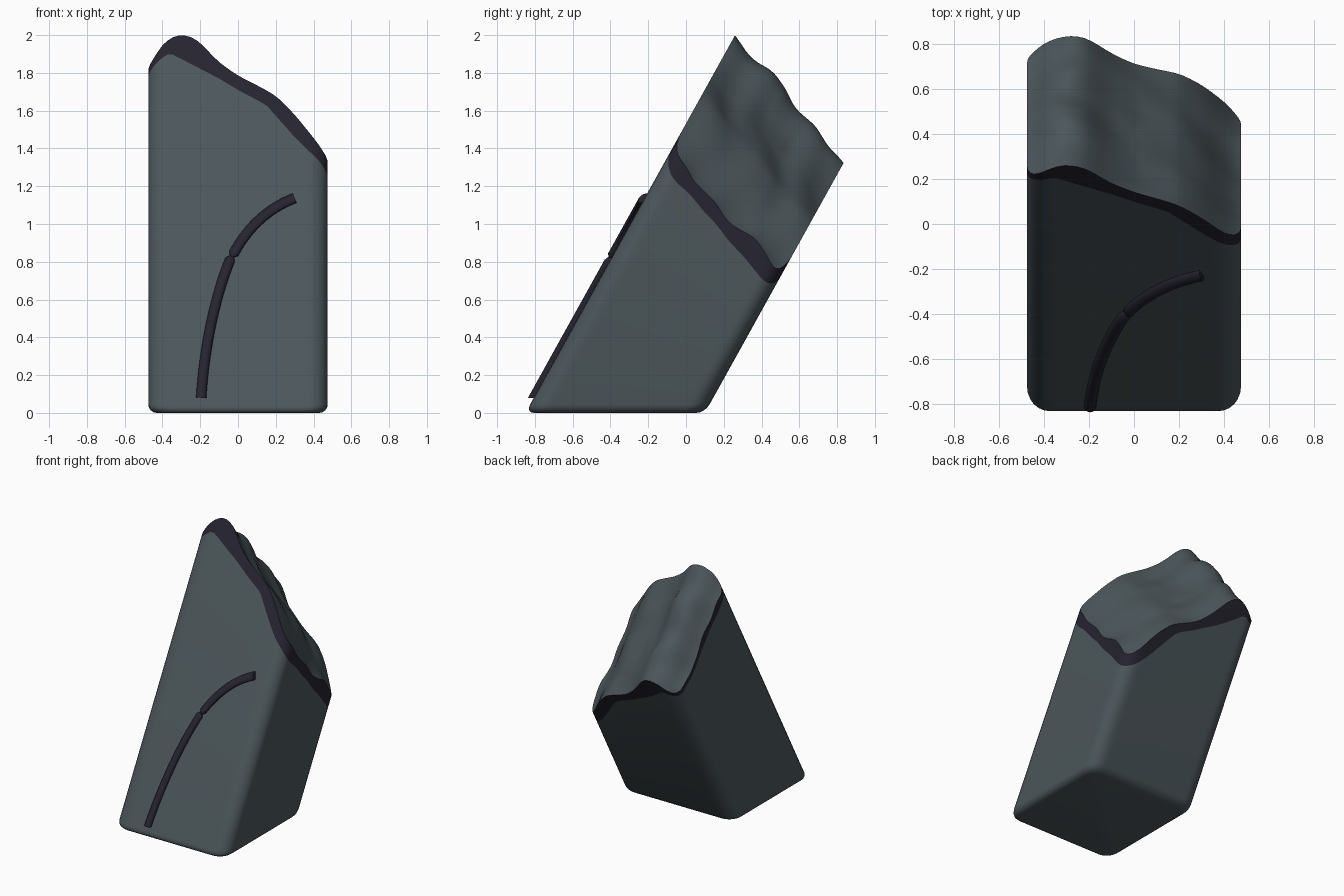
import bpy, bmesh, math
from mathutils import Vector, noise

if "Cube" in bpy.data.objects:
    bpy.data.objects.remove(bpy.data.objects["Cube"])

LEAN, FRONT, W, R = 0.555, -0.85, 0.475, 0.10   # shear, front line at z=0, half width, corner radius


def material(name, rgb):
    m = bpy.data.materials.new(name)
    m.diffuse_color = (*rgb, 1)
    m.use_nodes = True
    m.node_tree.nodes["Principled BSDF"].inputs["Base Color"].default_value = m.diffuse_color
    return m


stone = material("slate stone", (0.072, 0.094, 0.104))
dark = material("dark fracture", (0.019, 0.017, 0.029))

# Height of the broken edge and of the dark rim's lower line along the front face
EDGE = [(-.475, 1.865), (-.43, 1.91), (-.37, 1.975), (-.3, 2.0), (-.22, 1.975), (-.1, 1.85), (0, 1.78),
        (.1, 1.73), (.2, 1.675), (.3, 1.575), (.4, 1.45), (.475, 1.38)]
RIM = [(-.475, 1.84), (-.36, 1.905), (-.1, 1.77), (0, 1.71), (.15, 1.63), (.3, 1.46), (.37, 1.39), (.475, 1.31)]


def lerp_table(t, x):
    x = max(t[0][0], min(t[-1][0], x))
    for (a, p), (b, q) in zip(t, t[1:]):
        if x <= b:
            return p + (q - p) * (x - a) / (b - a)


def smooth_table(t, x):
    return sum(lerp_table(t, x + d) for d in (-.03, -.015, 0, .015, .03)) / 5


def rough(x, s, fade=1.0):
    return fade * 0.035 * noise.noise(Vector((x * 4, s * 5, 1.7)))


def top_z(x, s):
    return min(2.0, smooth_table(EDGE, x) + 0.005 - 0.7 * s + rough(x, s, min(1, s * 5)))


def rim_z(x, s):
    return min(lerp_table(RIM, x) - 0.7 * s + rough(x + 3, s, min(1, s * 5)) * 0.6, top_z(x, s) - 0.03)


def shear(x, s, z):
    return Vector((x, FRONT + LEAN * z + s, z))


def outline(inset=0.0):
    """Rounded square in (x, s), counter-clockwise from the front left."""
    pts, w, r = [], W - inset, R - inset * 0.5
    for k in range(4):
        a0 = math.pi + k * math.pi / 2
        cx, cy = [(-1, -1), (1, -1), (1, 1), (-1, 1)][k]
        nx, ny = [(1, -1), (1, 1), (-1, 1), (-1, -1)][k]
        for i in range(7):
            a = a0 + i / 6 * math.pi / 2
            pts.append((cx * (w - r) + r * math.cos(a), cy * (w - r) + r * math.sin(a)))
        end = pts[-1]
        a = a0 + math.pi / 2
        goal = (nx * (w - r) + r * math.cos(a), ny * (w - r) + r * math.sin(a))
        for i in range(1, 24):
            t = i / 24
            pts.append((end[0] + (goal[0] - end[0]) * t, end[1] + (goal[1] - end[1]) * t))
    return [(x, y + W) for x, y in pts]


def finish(bm, name, mats, angle):
    bmesh.ops.recalc_face_normals(bm, faces=bm.faces)
    me = bpy.data.meshes.new(name)
    bm.to_mesh(me)
    bm.free()
    for m in mats:
        me.materials.append(m)
    ob = bpy.data.objects.new(name, me)
    bpy.context.collection.objects.link(ob)
    bpy.ops.object.select_all(action='DESELECT')
    ob.select_set(True)
    bpy.context.view_layer.objects.active = ob
    bpy.ops.object.shade_smooth_by_angle(angle=math.radians(angle))


def bridge(bm, a, b, mat=0):
    n = len(a)
    for i in range(n):
        bm.faces.new((a[i], a[(i + 1) % n], b[(i + 1) % n], b[i])).material_index = mat


# Leaning pillar: bevelled foot, sides, dark rim band, broken top
bm = bmesh.new()
rings = []
for k in range(5):
    a = k / 4 * math.pi / 2
    ins = 0.045 * (1 - math.sin(a))
    rings.append([bm.verts.new(shear(x, s, 0.045 * (1 - math.cos(a)))) for x, s in outline(ins)])
bm.faces.new(rings[0][::-1])
base = outline()
rings.append([bm.verts.new(shear(x, s, rim_z(x, s))) for x, s in base])
rings.append([bm.verts.new(shear(x, s, top_z(x, s))) for x, s in base])
for i in range(len(rings) - 1):
    bridge(bm, rings[i], rings[i + 1], 1 if i == len(rings) - 2 else 0)
prev, STEPS = rings[-1], 22
for k in range(1, STEPS):
    f = 1 - k / STEPS
    ring = []
    for x, s in base:
        x, s = x * f, W + (s - W) * f
        ring.append(bm.verts.new(shear(x, s, top_z(x, s))))
    bridge(bm, prev, ring)
    prev = ring
centre = bm.verts.new(shear(0, W, top_z(0, W)))
for i in range(len(prev)):
    bm.faces.new((prev[i], prev[(i + 1) % len(prev)], centre))
finish(bm, "broken_pillar", [stone, dark], 40)


# Raised crack on the front: two arcs of tube meeting at a pinched joint
def bezier(p, t):
    u = 1 - t
    return sum((Vector(q) * c for q, c in zip(p, (u ** 3, 3 * u * u * t, 3 * u * t * t, t ** 3))), Vector((0, 0)))


lower = [(-.195, .08), (-.18, .33), (-.125, .61), (-.042, .81)]
upper = [(-.022, .845), (.05, .98), (.16, 1.085), (.3, 1.137)]
path = [(bezier(lower, i / 16), .027) for i in range(17)]
path += [(Vector((-.032, .828)), .013)]
path += [(bezier(upper, i / 16), .027) for i in range(17)]
bm = bmesh.new()
prev = None
for i, (p, r) in enumerate(path):
    d = (path[min(i + 1, len(path) - 1)][0] - path[max(i - 1, 0)][0]).normalized()
    side = Vector((-d.y, d.x))
    ring = []
    for j in range(12):
        a = j / 12 * 2 * math.pi
        q = p + side * r * math.cos(a)
        ring.append(bm.verts.new(shear(q.x, -0.004 + r * math.sin(a), q.y)))
    if prev:
        bridge(bm, prev, ring)
    else:
        bm.faces.new(ring)
    prev = ring
bm.faces.new(prev[::-1])
finish(bm, "front_crack", [dark], 40)
